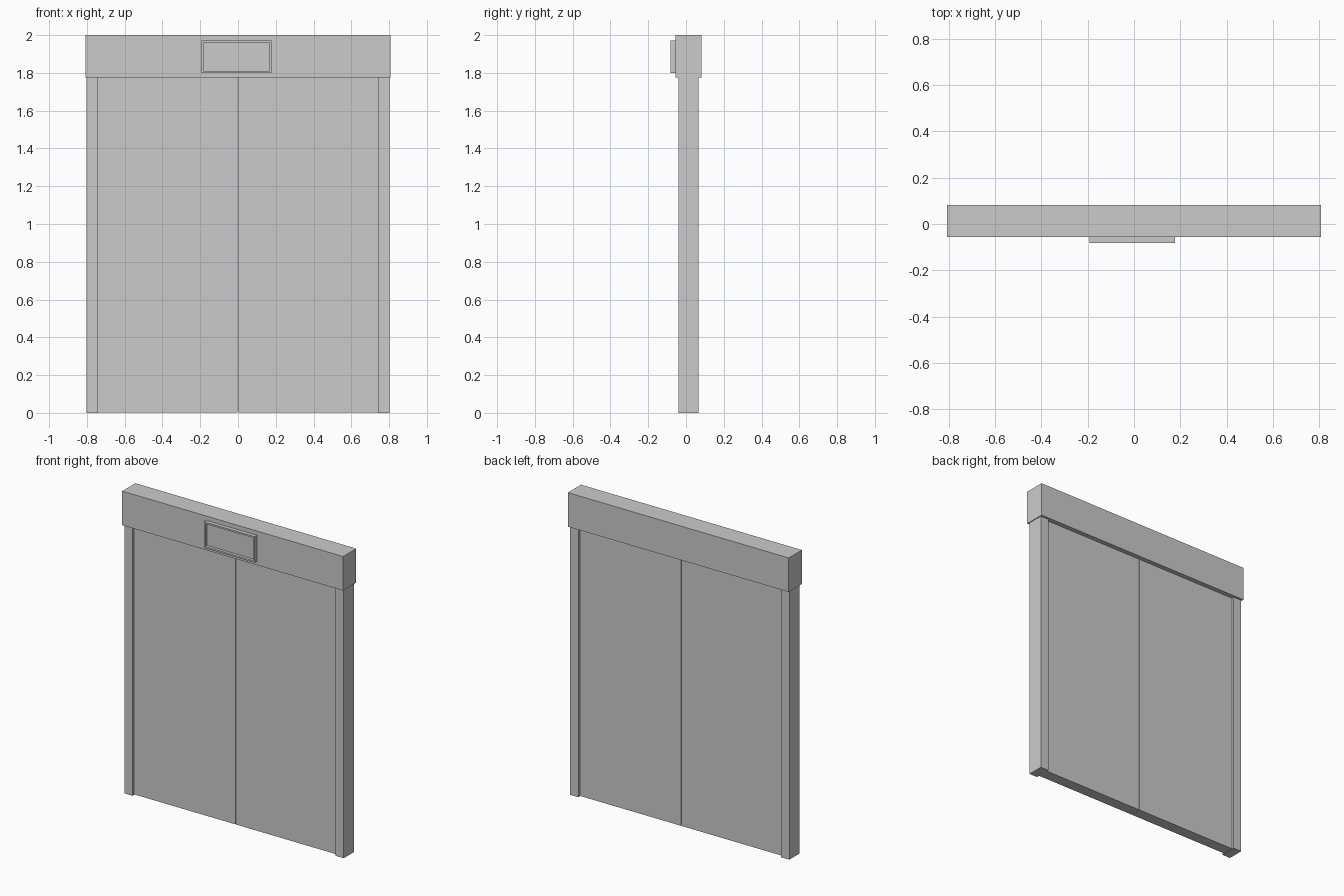
import bpy, bmesh

if "Cube" in bpy.data.objects:
    bpy.data.objects.remove(bpy.data.objects["Cube"])


def box(name, lo, hi):
    """Axis-aligned box between two corners."""
    bm = bmesh.new()
    bmesh.ops.create_cube(bm, size=1)
    for v in bm.verts:
        v.co = [(a + b) / 2 + c * (b - a) for a, b, c in zip(lo, hi, v.co)]
    mesh = bpy.data.meshes.new(name)
    bm.to_mesh(mesh)
    bm.free()
    obj = bpy.data.objects.new(name, mesh)
    bpy.context.collection.objects.link(obj)
    return obj


HEADER_Z = 1.775

# Header box across the top
box("header", (-0.807, -0.056, HEADER_Z), (0.807, 0.081, 2.0))

# Side jambs and sliding door leaves, one of each per side
for side, s in (("left", -1), ("right", 1)):
    def span(a, b):
        return sorted((s * a, s * b))
    x0, x1 = span(0.741, 0.801)
    box(side + "_jamb", (x0, -0.041, 0), (x1, 0.066, HEADER_Z))
    x0, x1 = span(0.0025, 0.741)
    box(side + "_door", (x0, -0.025, 0.003), (x1, 0.05, HEADER_Z))

# Display panel on the header: front face inset and pushed back into a recess
panel = box("display_panel", (-0.193, -0.081, 1.80), (0.177, -0.056, 1.972))
bm = bmesh.new()
bm.from_mesh(panel.data)
bm.normal_update()
front = min(bm.faces, key=lambda f: f.normal.y)
bmesh.ops.inset_region(bm, faces=[front], thickness=0.015)
rim = bmesh.ops.inset_region(bm, faces=[front], thickness=0.0)
bmesh.ops.translate(bm, verts=front.verts[:], vec=(0, 0.02, 0))
bm.to_mesh(panel.data)
bm.free()
